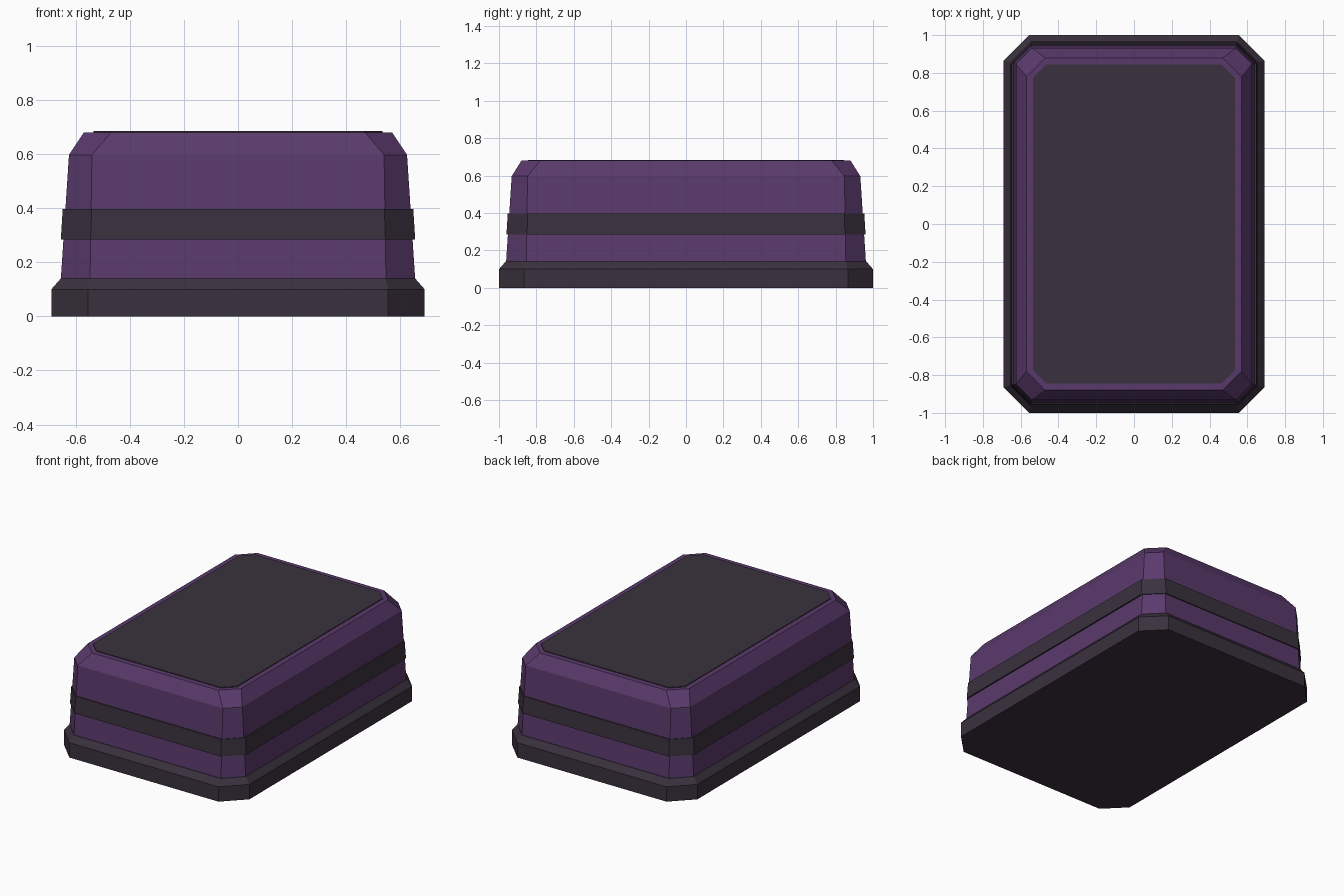
import bpy
import bmesh

cube = bpy.data.objects.get("Cube")
if cube:
    bpy.data.objects.remove(cube, do_unlink=True)


def make_material(name, color):
    mat = bpy.data.materials.new(name)
    mat.use_nodes = True
    mat.diffuse_color = color
    mat.node_tree.nodes["Principled BSDF"].inputs["Base Color"].default_value = color
    return mat


purple = make_material("muted purple", (0.102, 0.042, 0.15, 1))
charcoal = make_material("dark charcoal", (0.042, 0.031, 0.048, 1))


def octagon(half_x, half_y, cut):
    """Rectangle outline with cut corners, counter-clockwise."""
    ix, iy = half_x - cut, half_y - cut
    return [(half_x, -iy), (half_x, iy), (ix, half_y), (-ix, half_y),
            (-half_x, iy), (-half_x, -iy), (-ix, -half_y), (ix, -half_y)]


def loft(name, rings, mat):
    """Closed solid through stacked cut-corner rings (half_x, half_y, cut, z)."""
    bm = bmesh.new()
    loops = [[bm.verts.new((x, y, z)) for x, y in octagon(hx, hy, cut)]
             for hx, hy, cut, z in rings]
    for low, high in zip(loops, loops[1:]):
        for i in range(len(low)):
            j = (i + 1) % len(low)
            bm.faces.new((low[i], low[j], high[j], high[i]))
    bm.faces.new(loops[0][::-1])
    bm.faces.new(loops[-1])
    mesh = bpy.data.meshes.new(name)
    bm.to_mesh(mesh)
    bm.free()
    mesh.materials.append(mat)
    obj = bpy.data.objects.new(name, mesh)
    bpy.context.collection.objects.link(obj)
    return obj


# Plinth with a sloped upper edge
loft("base_plinth", [(0.69, 1.0, 0.135, 0), (0.69, 1.0, 0.135, 0.1),
                     (0.655, 0.965, 0.11, 0.14)], charcoal)
# Tapered body with a bevelled shoulder
loft("body", [(0.655, 0.962, 0.108, 0.138), (0.625, 0.932, 0.085, 0.597),
              (0.57, 0.88, 0.1, 0.68)], purple)
# Band around the middle
loft("middle_band", [(0.655, 0.96, 0.11, 0.285), (0.648, 0.953, 0.107, 0.397)], charcoal)
# Thin raised panel on top
loft("top_panel", [(0.535, 0.845, 0.07, 0.675), (0.535, 0.845, 0.07, 0.685)], charcoal)
